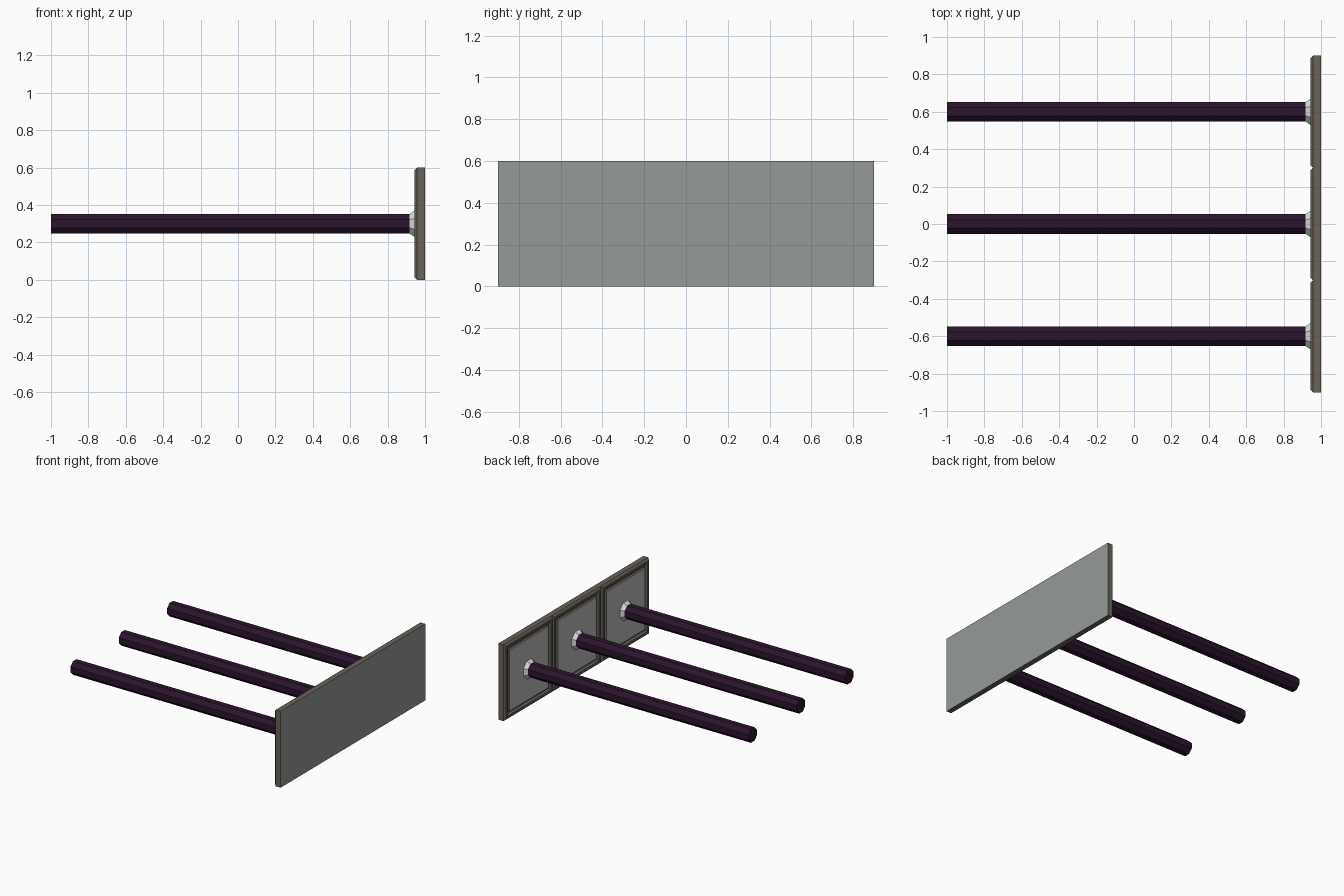
import bpy, bmesh, math
from mathutils import Matrix, Vector

if "Cube" in bpy.data.objects:
    bpy.data.objects.remove(bpy.data.objects["Cube"])

def mat(name, c):
    m = bpy.data.materials.new(name)
    m.diffuse_color = (*c, 1)
    m.use_nodes = True
    m.node_tree.nodes["Principled BSDF"].inputs["Base Color"].default_value = m.diffuse_color
    return m

FRAME = mat("frame_brown_grey", (0.14, 0.125, 0.10))
BACK = mat("back_grey", (0.30, 0.32, 0.31))
PANEL = mat("panel_grey", (0.48, 0.48, 0.50))
COLLAR = mat("collar_light_grey", (0.72, 0.71, 0.68))
ROD = mat("rod_dark_purple", (0.024, 0.007, 0.026))

def finish(name, bm, mats):
    me = bpy.data.meshes.new(name)
    bm.to_mesh(me)
    bm.free()
    for m in mats:
        me.materials.append(m)
    ob = bpy.data.objects.new(name, me)
    bpy.context.collection.objects.link(ob)
    return ob

def square(bm, x, cy, h):
    return [bm.verts.new((x, cy + a * h, 0.3 + b * h))
            for a, b in ((-1, -1), (1, -1), (1, 1), (-1, 1))]

# Tile: nested square rings from the back, over the frame, to the sunken panel
def tile(i, cy):
    bm = bmesh.new()
    prof = [(1.0, 0.3), (0.957, 0.3), (0.943, 0.286), (0.943, 0.268),
            (0.957, 0.256), (0.957, 0.246), (0.945, 0.240)]
    rings = [square(bm, x, cy, h) for x, h in prof]
    for r0, r1 in zip(rings, rings[1:]):
        for k in range(4):
            bm.faces.new((r0[k], r0[(k + 1) % 4], r1[(k + 1) % 4], r1[k]))
    bm.faces.new(rings[0]).material_index = 1
    bm.faces.new(rings[-1]).material_index = 2
    bmesh.ops.recalc_face_normals(bm, faces=bm.faces)
    finish(f"wall_tile_{i}", bm, [FRAME, BACK, PANEL])

# Eight-sided cylinder or cone along x, radii are to the flats
def prism(name, cy, x0, x1, r0, r1, m):
    bm = bmesh.new()
    k = 1 / math.cos(math.pi / 8)
    bmesh.ops.create_cone(bm, cap_ends=True, segments=8, radius1=r0 * k,
                          radius2=r1 * k, depth=x1 - x0)
    mx = (Matrix.Translation(((x0 + x1) / 2, cy, 0.3))
          @ Matrix.Rotation(math.pi / 2, 4, 'Y') @ Matrix.Rotation(math.pi / 8, 4, 'Z'))
    bm.transform(mx)
    finish(name, bm, [m])

for i, cy in enumerate((-0.6, 0.0, 0.6)):
    tile(i, cy)
    prism(f"collar_{i}", cy, 0.918, 0.946, 0.053, 0.072, COLLAR)
    prism(f"rod_{i}", cy, -1.0, 0.93, 0.053, 0.053, ROD)
